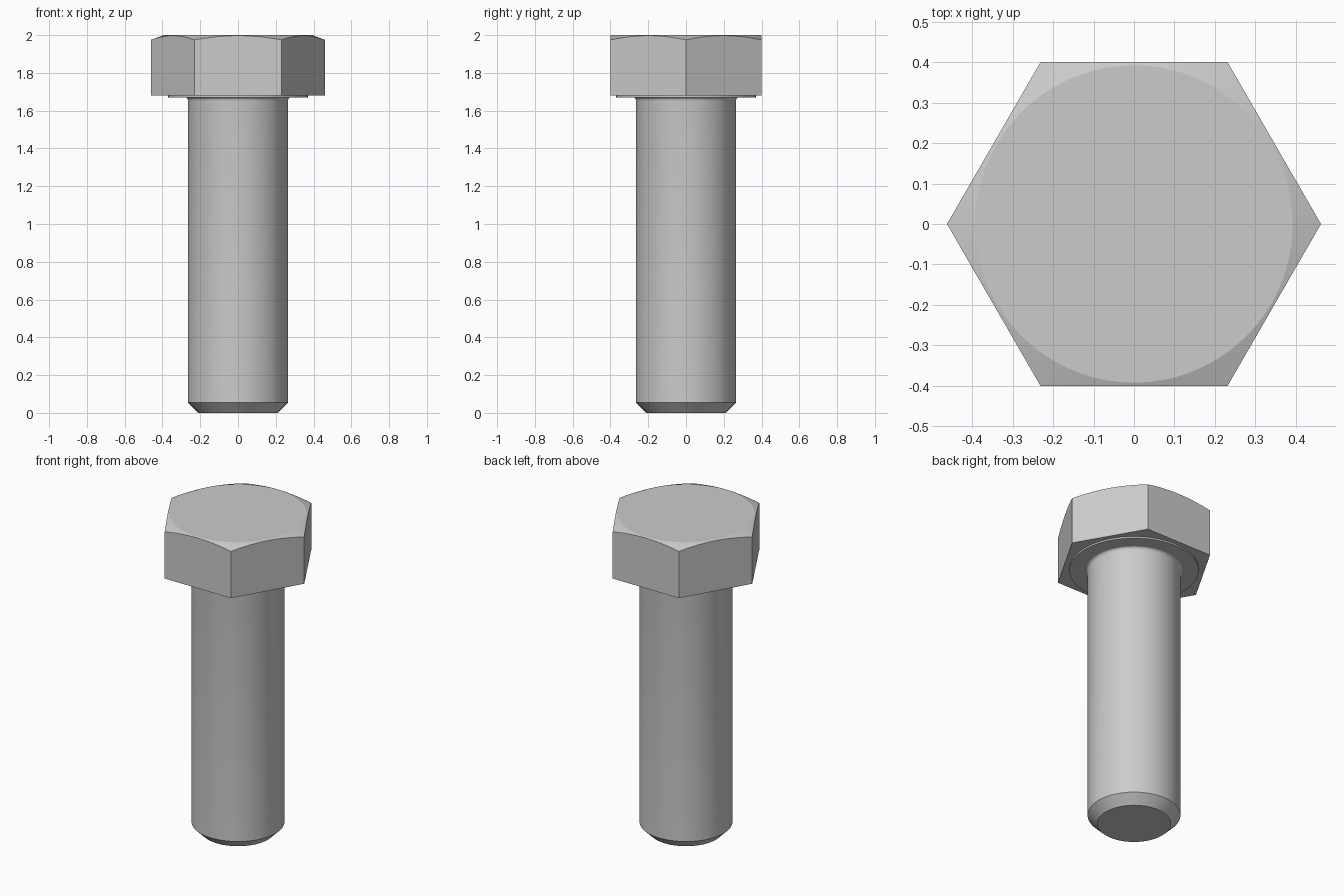
import bpy, bmesh, math

cube = bpy.data.objects.get("Cube")
if cube:
    bpy.data.objects.remove(cube, do_unlink=True)

steel = bpy.data.materials.new("plain steel grey")
steel.use_nodes = True
steel.diffuse_color = (0.6, 0.6, 0.6, 1)
steel.node_tree.nodes["Principled BSDF"].inputs["Base Color"].default_value = (0.6, 0.6, 0.6, 1)

SEGMENTS = 72
SIDE = SEGMENTS // 6
FLAT = 0.4            # half the distance across the head's flats
HEAD_LOW, HEAD_TOP = 1.68, 2.0


def finish(name, bm, angle):
    bmesh.ops.recalc_face_normals(bm, faces=bm.faces)
    mesh = bpy.data.meshes.new(name)
    bm.to_mesh(mesh)
    bm.free()
    mesh.materials.append(steel)
    obj = bpy.data.objects.new(name, mesh)
    bpy.context.collection.objects.link(obj)
    bpy.ops.object.select_all(action="DESELECT")
    obj.select_set(True)
    bpy.context.view_layer.objects.active = obj
    bpy.ops.object.shade_smooth_by_angle(angle=math.radians(angle))
    return obj


def ring(bm, radius, z):
    """Loop of vertices; radius and z are functions of the angle."""
    verts = []
    for i in range(SEGMENTS):
        a = math.tau * i / SEGMENTS
        r = radius(a)
        verts.append(bm.verts.new((r * math.cos(a), r * math.sin(a), z(r))))
    return verts


def bridge(bm, low, high):
    for i in range(SEGMENTS):
        j = (i + 1) % SEGMENTS
        bm.faces.new((low[i], low[j], high[j], high[i]))


def lathe(name, profile):
    """Closed round solid from (radius, height) points, bottom to top."""
    bm = bmesh.new()
    rings = [ring(bm, lambda a: r, lambda _: z) for r, z in profile]
    for low, high in zip(rings, rings[1:]):
        bridge(bm, low, high)
    bm.faces.new(rings[0])
    bm.faces.new(rings[-1])
    return finish(name, bm, 30)


def hex_radius(a):
    return FLAT / math.cos(a % (math.pi / 3) - math.pi / 6)


# Hexagonal head, its corners cut by a shallow cone
top_radius = FLAT - 0.008
bm = bmesh.new()
crown = ring(bm, lambda a: top_radius, lambda r: HEAD_TOP)
rim = ring(bm, hex_radius, lambda r: HEAD_TOP - (r - top_radius) * 0.36)
corners = [bm.verts.new((v.co.x, v.co.y, HEAD_LOW)) for v in rim[::SIDE]]
bridge(bm, rim, crown)
bm.faces.new(crown)
bm.faces.new(corners)
for k in range(6):
    arc = [rim[(k * SIDE + i) % SEGMENTS] for i in range(SIDE + 1)]
    bm.faces.new([corners[k]] + arc + [corners[(k + 1) % 6]])
finish("hex_head", bm, 15)

# Round bearing face under the head
lathe("washer_face", [(0.37, 1.67), (0.37, HEAD_LOW + 0.01)])

# Shank with chamfered tip and a small fillet into the head
fillet = [(0.285 - 0.02 * math.cos(t), 1.652 + 0.02 * math.sin(t))
          for t in (math.pi / 2 * i / 5 for i in range(6))]
lathe("shank", [(0.21, 0), (0.265, 0.055)] + fillet)
